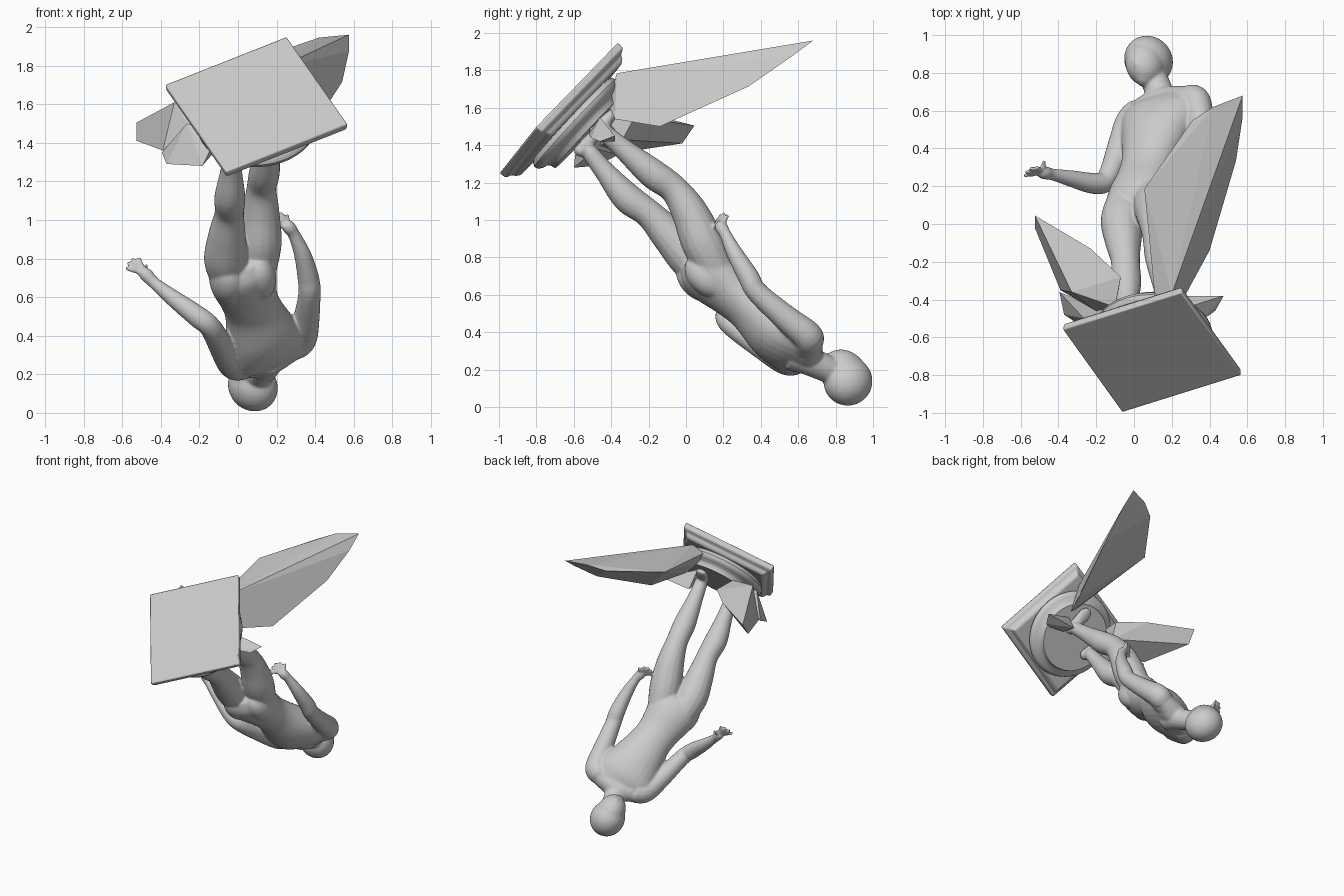
import bpy, bmesh, math
from mathutils import Vector, Matrix

# Statue frame: side axis, back axis, up axis (the whole statue is tipped head-down)
UP = Vector((0.04, 0.73, -0.68)).normalized()
SIDE = Vector((0.89, 0.28, 0.35))
SIDE = (SIDE - UP * SIDE.dot(UP)).normalized()
BACK = UP.cross(SIDE)
FACE = -BACK
BASE = Vector((0.095, -0.68, 1.60))
FRAME = Matrix.Translation(BASE) @ Matrix((SIDE, BACK, UP)).transposed().to_4x4()


def make_object(name, bm):
    bmesh.ops.recalc_face_normals(bm, faces=bm.faces)
    me = bpy.data.meshes.new(name)
    bm.to_mesh(me)
    bm.free()
    ob = bpy.data.objects.new(name, me)
    bpy.context.collection.objects.link(ob)
    return ob


def skin_rings(bm, rings):
    for r0, r1 in zip(rings, rings[1:]):
        n = len(r0)
        for i in range(n):
            bm.faces.new((r0[i], r0[(i + 1) % n], r1[(i + 1) % n], r1[i]))
    bm.faces.new(rings[0][::-1])
    bm.faces.new(rings[-1])


def spline(a, b, c, d, t):
    return 0.5 * (2 * b + (c - a) * t + (2 * a - 5 * b + 4 * c - d) * t * t
                  + (3 * b - a - 3 * c + d) * t ** 3)


def tube(bm, sections, n=16, steps=5, ref=SIDE):
    """Smooth loft through (x, y, z, half width, half depth)."""
    s = [sections[0]] + sections + [sections[-1]]
    path = []
    for k in range(1, len(s) - 2):
        for j in range(steps):
            path.append([spline(*v, j / steps) for v in zip(*s[k - 1:k + 3])])
    path.append(list(sections[-1]))
    pts = [Vector(p[:3]) for p in path]
    rings = []
    for i, p in enumerate(path):
        t = (pts[min(i + 1, len(pts) - 1)] - pts[max(i - 1, 0)]).normalized()
        u = (ref - t * ref.dot(t)).normalized()
        w = t.cross(u)
        rings.append([bm.verts.new(pts[i] + u * (p[3] * math.cos(a)) + w * (p[4] * math.sin(a)))
                      for a in (2 * math.pi * k / n for k in range(n))])
    skin_rings(bm, rings)


def limb(bm, pts, ref=SIDE):
    tube(bm, [(*p[:3], p[3], p[3]) for p in pts], ref=ref)


def blob(bm, centre, size, turn=0.0):
    """Ellipsoid aligned to the statue frame: size = side, depth, height."""
    m = (Matrix.Translation(centre) @ FRAME.to_3x3().to_4x4()
         @ Matrix.Rotation(turn, 4, 'Z') @ Matrix.Diagonal((*size, 1)))
    bmesh.ops.create_uvsphere(bm, u_segments=24, v_segments=16, radius=1, matrix=m)


# ---- figure ----
bm = bmesh.new()
# torso
tube(bm, [(0.015, 0.02, 0.79, 0.10, 0.07), (0.02, 0.07, 0.75, 0.172, 0.125),
          (0.03, 0.145, 0.695, 0.180, 0.140), (0.058, 0.26, 0.595, 0.152, 0.120),
          (0.08, 0.345, 0.525, 0.154, 0.120), (0.115, 0.47, 0.41, 0.195, 0.145),
          (0.138, 0.565, 0.335, 0.225, 0.130), (0.15, 0.63, 0.28, 0.20, 0.09),
          (0.145, 0.672, 0.24, 0.095, 0.065)], n=28)
# collar between the shoulders
limb(bm, [(-0.03, 0.555, 0.235, 0.06), (0.06, 0.605, 0.255, 0.075), (0.14, 0.64, 0.275, 0.085),
          (0.23, 0.655, 0.315, 0.077), (0.335, 0.67, 0.365, 0.06)], ref=UP)
# neck
limb(bm, [(0.145, 0.58, 0.29, 0.10), (0.138, 0.68, 0.238, 0.078), (0.09, 0.81, 0.18, 0.072)])
# head, jaw, nose
TURN = -0.25
blob(bm, (0.077, 0.866, 0.138), (0.124, 0.138, 0.130), TURN)
blob(bm, (0.060, 0.850, 0.190), (0.101, 0.114, 0.130), TURN)
blob(bm, (0.055, 0.785, 0.235), (0.055, 0.066, 0.06), TURN)
blob(bm, (0.016, 0.855, 0.280), (0.013, 0.022, 0.035), TURN)
# buttocks, flat chest muscles
for c in ((-0.052, 0.07, 0.68), (0.105, 0.115, 0.70)):
    blob(bm, c, (0.090, 0.102, 0.14))
for c in ((0.03, 0.525, 0.395), (0.17, 0.57, 0.45)):
    blob(bm, c, (0.095, 0.055, 0.085))
# legs: hip, thigh, knee, calf, ankle
limb(bm, [(-0.045, 0.12, 0.70, 0.10), (-0.062, 0.02, 0.80, 0.115), (-0.057, -0.09, 0.92, 0.098),
          (-0.045, -0.20, 1.035, 0.077), (-0.042, -0.315, 1.12, 0.081),
          (-0.035, -0.43, 1.255, 0.057), (-0.03, -0.51, 1.355, 0.047)])
limb(bm, [(0.10, 0.16, 0.74, 0.10), (0.112, 0.09, 0.88, 0.115), (0.118, 0.02, 1.04, 0.098),
          (0.122, -0.065, 1.165, 0.078), (0.138, -0.18, 1.25, 0.080),
          (0.158, -0.335, 1.38, 0.057), (0.175, -0.44, 1.47, 0.047)])
# feet
for ankle, out in ((Vector((-0.03, -0.51, 1.355)), -0.03), (Vector((0.175, -0.44, 1.47)), 0.03)):
    a = ankle + UP * (0.235 - (ankle - BASE).dot(UP))
    limb(bm, [(*ankle, 0.047), (*(a + UP * 0.02), 0.042)])
    tube(bm, [(*(a + FACE * d + SIDE * (out * d * 4)), w, t) for d, w, t in
              ((-0.06, 0.02, 0.015), (-0.03, 0.038, 0.04), (0.05, 0.043, 0.036),
               (0.12, 0.05, 0.026), (0.165, 0.03, 0.014))])
# arms: shoulder, elbow, wrist, palm
limb(bm, [(0.08, 0.585, 0.28, 0.08), (0.025, 0.58, 0.255, 0.083), (-0.022, 0.53, 0.255, 0.082),
          (-0.07, 0.42, 0.315, 0.069),
          (-0.14, 0.24, 0.44, 0.058), (-0.21, 0.215, 0.50, 0.057), (-0.33, 0.24, 0.59, 0.045),
          (-0.43, 0.262, 0.67, 0.032), (-0.475, 0.272, 0.715, 0.036), (-0.50, 0.278, 0.735, 0.028)])
limb(bm, [(0.21, 0.61, 0.33, 0.08), (0.28, 0.65, 0.35, 0.083), (0.327, 0.645, 0.385, 0.082),
          (0.353, 0.53, 0.48, 0.070),
          (0.37, 0.38, 0.615, 0.058), (0.365, 0.335, 0.695, 0.057), (0.335, 0.262, 0.82, 0.045),
          (0.29, 0.21, 0.925, 0.032), (0.265, 0.19, 0.96, 0.036), (0.245, 0.18, 0.98, 0.028)])
# fingers
for palm, tips in (((-0.485, 0.275, 0.725),
                    [(-0.585, 0.255, 0.75), (-0.575, 0.275, 0.78), (-0.55, 0.295, 0.80),
                     (-0.515, 0.30, 0.805), (-0.475, 0.335, 0.765)]),
                   ((0.255, 0.187, 0.97),
                    [(0.175, 0.15, 0.97), (0.175, 0.165, 1.003), (0.19, 0.185, 1.03),
                     (0.22, 0.205, 1.04), (0.255, 0.225, 1.03)])):
    for tip in tips:
        mid = [(p + q) / 2 for p, q in zip(palm, tip)]
        limb(bm, [(*palm, 0.014), (*mid, 0.014), (*tip, 0.011)])
figure = make_object("figure", bm)
rm = figure.modifiers.new("fuse", 'REMESH')
rm.mode = 'VOXEL'
rm.voxel_size = 0.007
rm.use_smooth_shade = True
sm = figure.modifiers.new("soften", 'SMOOTH')
sm.factor, sm.iterations = 0.5, 14


# ---- plinth: stacked square and round mouldings ----
def turned(name, n, profile):
    bm = bmesh.new()
    k = math.sqrt(2) if n == 4 else 1
    skin_rings(bm, [[bm.verts.new((r * k * math.cos(a), r * k * math.sin(a), z))
                     for a in (2 * math.pi * (i + 0.5) / n for i in range(n))]
                    for z, r in profile])
    bm.transform(FRAME)
    ob = make_object(name, bm)
    if n == 4:
        bv = ob.modifiers.new("worn_edges", 'BEVEL')
        bv.width, bv.segments = 0.008, 2
    bpy.ops.object.select_all(action='DESELECT')
    ob.select_set(True)
    bpy.context.view_layer.objects.active = ob
    bpy.ops.object.shade_smooth_by_angle(angle=math.radians(40))


turned("plinth_slab", 4, [(0, 0.353), (0.042, 0.350), (0.056, 0.325), (0.075, 0.318), (0.092, 0.30)])
turned("plinth_mouldings", 56,
       [(0.07, 0.29), (0.09, 0.295), (0.10, 0.31), (0.12, 0.32), (0.14, 0.315), (0.155, 0.295),
        (0.165, 0.265), (0.18, 0.255), (0.205, 0.25)])


# ---- faceted crystal shards ----
def shard(name, pts):
    bm = bmesh.new()
    for p in pts:
        bm.verts.new(p)
    res = bmesh.ops.convex_hull(bm, input=bm.verts)
    junk = [g for g in res["geom_interior"] if isinstance(g, bmesh.types.BMVert)]
    bmesh.ops.delete(bm, geom=junk, context='VERTS')
    bmesh.ops.dissolve_limit(bm, angle_limit=math.radians(9), verts=bm.verts, edges=bm.edges)
    make_object(name, bm)


shard("large_shard", [(0.575, 0.68, 1.96), (0.42, 0.62, 1.945), (0.31, 0.55, 1.90),
                      (0.055, 0.185, 1.82), (0.575, 0.565, 1.875), (0.54, 0.335, 1.715),
                      (0.40, -0.14, 1.50), (0.20, -0.37, 1.785), (0.11, -0.38, 1.74),
                      (0.27, -0.38, 1.54), (0.18, -0.42, 1.62)])
shard("side_shard", [(-0.525, 0.045, 1.505), (-0.525, -0.02, 1.41), (-0.39, -0.35, 1.36),
                     (-0.23, -0.13, 1.53), (-0.07, -0.28, 1.54), (-0.33, -0.36, 1.61),
                     (-0.08, -0.34, 1.43), (-0.10, -0.44, 1.56), (-0.20, -0.46, 1.40)])
shard("low_shard", [(-0.395, -0.36, 1.35), (-0.37, -0.48, 1.29), (-0.185, -0.60, 1.28),
                    (-0.265, -0.50, 1.50), (-0.10, -0.48, 1.38), (-0.10, -0.58, 1.45)])
shard("small_shard", [(0.475, -0.38, 1.45), (0.43, -0.46, 1.42), (0.36, -0.51, 1.44),
                      (0.24, -0.38, 1.42), (0.22, -0.46, 1.55), (0.22, -0.52, 1.46)])
